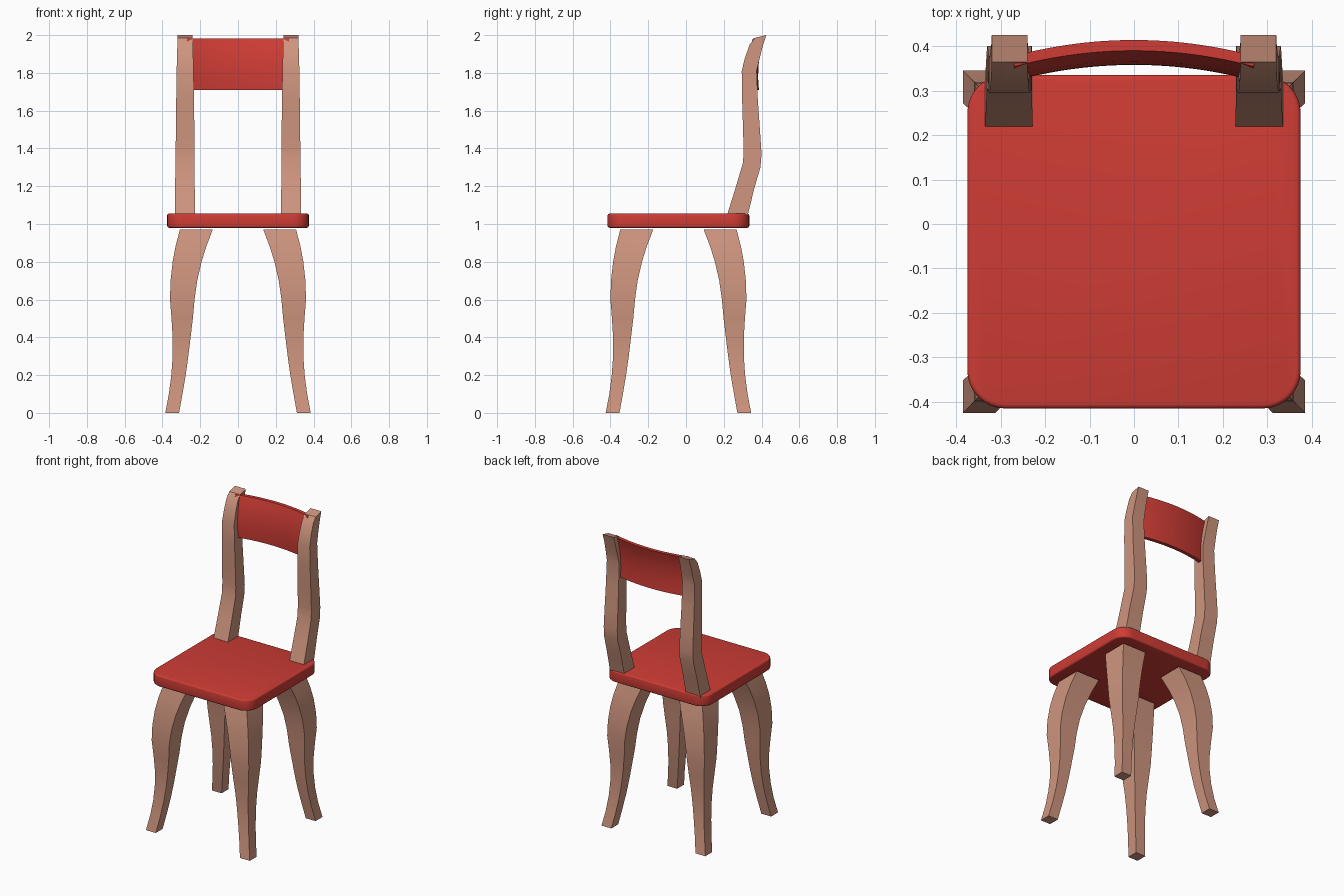
import bpy, bmesh, math

if "Cube" in bpy.data.objects:
    bpy.data.objects.remove(bpy.data.objects["Cube"])


def material(name, rgb):
    m = bpy.data.materials.new(name)
    m.diffuse_color = (*rgb, 1)
    m.use_nodes = True
    m.node_tree.nodes["Principled BSDF"].inputs["Base Color"].default_value = m.diffuse_color
    return m


WOOD = material("warm wood", (0.62, 0.30, 0.21))
RED = material("red paint", (0.62, 0.045, 0.035))


def finish(bm, name, mat, angle=30):
    bmesh.ops.recalc_face_normals(bm, faces=bm.faces)
    me = bpy.data.meshes.new(name)
    bm.to_mesh(me)
    bm.free()
    me.materials.append(mat)
    me.shade_smooth()
    me.set_sharp_from_angle(angle=math.radians(angle))
    ob = bpy.data.objects.new(name, me)
    bpy.context.collection.objects.link(ob)
    return ob


def loft(name, rings, mat):
    """Skin a closed tube through rings of equal point count and cap both ends."""
    bm = bmesh.new()
    vs = [[bm.verts.new(p) for p in r] for r in rings]
    n = len(rings[0])
    for a, b in zip(vs, vs[1:]):
        for i in range(n):
            j = (i + 1) % n
            bm.faces.new((a[i], a[j], b[j], b[i]))
    bm.faces.new(vs[0])
    bm.faces.new(vs[-1])
    return finish(bm, name, mat)


# Seat: rounded square slab with softened rims
bm = bmesh.new()
bmesh.ops.create_cube(bm, size=1)
for v in bm.verts:
    v.co = (v.co.x * 0.75, v.co.y * 0.75 - 0.04, v.co.z * 0.075 + 1.0175)
upright = [e for e in bm.edges if abs(e.verts[0].co.z - e.verts[1].co.z) > 0.01]
bmesh.ops.bevel(bm, geom=upright, offset=0.085, offset_type='OFFSET',
                segments=8, profile=0.5, affect='EDGES')
rims = [e for e in bm.edges if abs(e.verts[0].co.z - e.verts[1].co.z) < 0.001]
bmesh.ops.bevel(bm, geom=rims, offset=0.01, offset_type='OFFSET',
                segments=3, profile=0.5, affect='EDGES')
finish(bm, "seat", RED, 40)

# Legs: square section, (height, inner, outer) distance from the seat centre
LEG = [(0, .312, .385), (.1, .294, .366), (.2, .277, .353), (.3, .263, .346),
       (.4, .251, .346), (.5, .239, .352), (.6, .230, .360), (.7, .216, .357),
       (.8, .193, .346), (.88, .168, .331), (.97, .134, .308)]
for sx, side in ((-1, "left"), (1, "right")):
    for sy, end in ((-1, "front"), (1, "rear")):
        rings = [[(sx * x, sy * y - 0.04, z)
                  for x, y in ((i, i), (o, i), (o, o), (i, o))]
                 for z, i, o in LEG]
        loft(f"{end}_{side}_leg", rings, WOOD)

# Back posts: (front y, front z, back y, back z, inner x, outer x)
POST = [(.215, 1.04, .325, 1.04, .228, .335),
        (.262, 1.19, .362, 1.19, .229, .333),
        (.302, 1.325, .394, 1.30, .230, .331),
        (.305, 1.39, .400, 1.37, .230, .330),
        (.302, 1.50, .392, 1.49, .231, .329),
        (.297, 1.66, .380, 1.66, .233, .327),
        (.295, 1.81, .374, 1.81, .235, .325),
        (.312, 1.88, .388, 1.87, .237, .323),
        (.337, 1.95, .406, 1.94, .239, .321),
        (.365, 1.985, .425, 2.0, .240, .320)]
for sx, side in ((-1, "left"), (1, "right")):
    rings = [[(sx * i, fy, fz), (sx * o, fy, fz), (sx * o, by, bz), (sx * i, by, bz)]
             for fy, fz, by, bz, i, o in POST]
    loft(f"{side}_back_post", rings, WOOD)

# Backrest: panel bowed across its width and leaning back at the top
PROFILE = [(.362, 1.71), (.358, 1.77), (.359, 1.83), (.366, 1.89),
           (.377, 1.94), (.390, 1.982)]
section = PROFILE + [(y + 0.024, z) for y, z in reversed(PROFILE)]
rings = []
for k in range(25):
    x = -0.27 + 0.54 * k / 24
    bow = -0.027 * (x / 0.235) ** 2
    rings.append([(x, y + bow, z) for y, z in section])
loft("backrest_panel", rings, RED)
